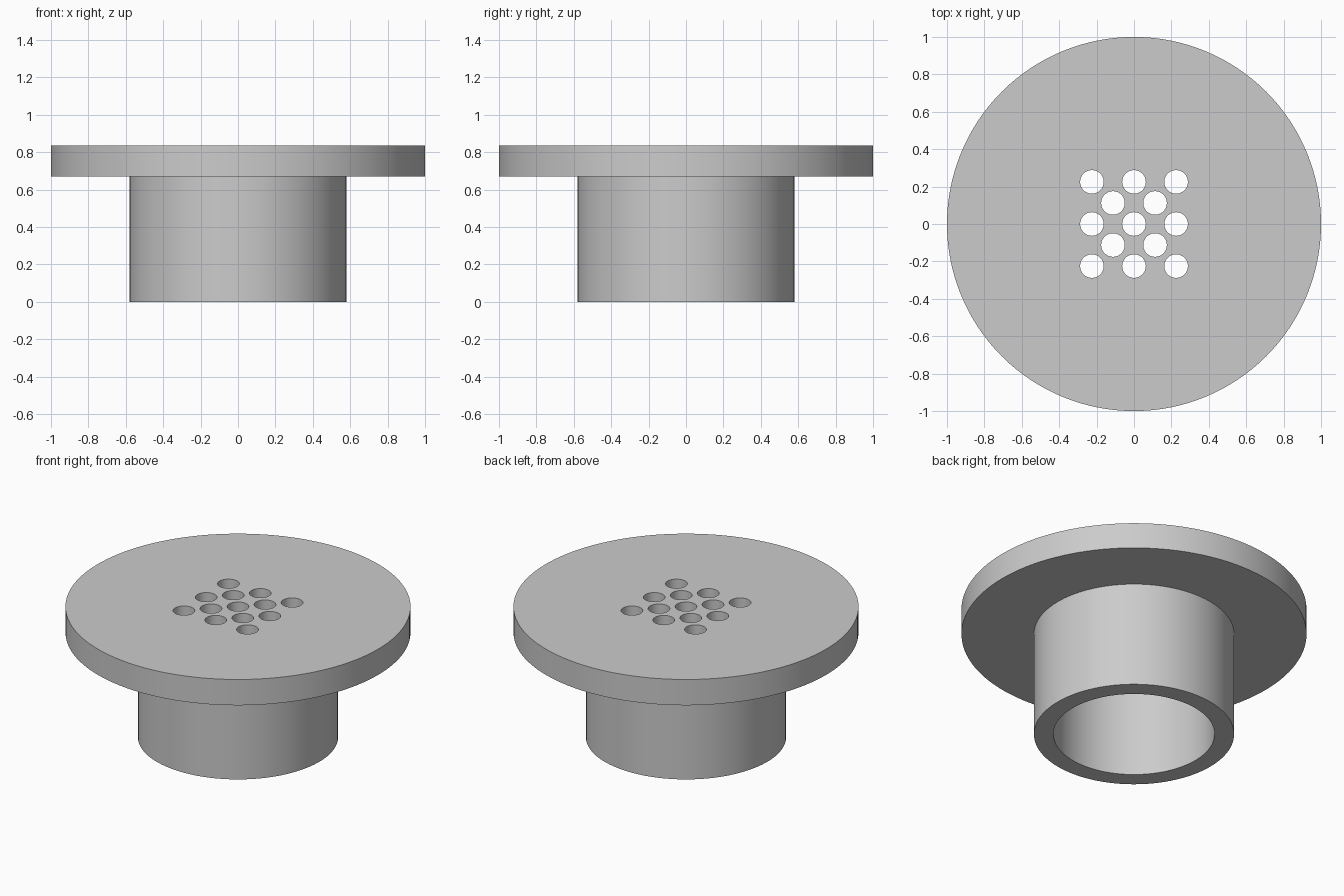
import bpy, bmesh
from math import cos, sin, tau, radians

cube = bpy.data.objects.get("Cube")
if cube:
    bpy.data.objects.remove(cube, do_unlink=True)

SEGMENTS = 128
FLANGE_BOTTOM, TOP = 0.67, 0.835
BORE, BARREL, FLANGE = 0.467, 0.58, 1.0
HOLE_RADIUS, HOLE_STEP = 0.063, 0.1125

grey = bpy.data.materials.new("plain grey")
grey.use_nodes = True
grey.diffuse_color = (0.6, 0.6, 0.6, 1)
grey.node_tree.nodes["Principled BSDF"].inputs["Base Color"].default_value = (0.6, 0.6, 0.6, 1)


def add_lathe(bm, profile, segments, cx=0, cy=0):
    """Turn a (radius, height) profile about a vertical axis and cap both ends."""
    rings = [[bm.verts.new((cx + r * cos(tau * i / segments), cy + r * sin(tau * i / segments), z))
              for i in range(segments)] for r, z in profile]
    for low, high in zip(rings, rings[1:]):
        for i in range(segments):
            j = (i + 1) % segments
            bm.faces.new((low[i], low[j], high[j], high[i]))
    bm.faces.new(rings[0])
    bm.faces.new(rings[-1])


def make_object(name, bm):
    bmesh.ops.recalc_face_normals(bm, faces=bm.faces)
    mesh = bpy.data.meshes.new(name)
    bm.to_mesh(mesh)
    bm.free()
    mesh.materials.append(grey)
    obj = bpy.data.objects.new(name, mesh)
    bpy.context.collection.objects.link(obj)
    return obj


# Flanged barrel with an open bore below the plate
bm = bmesh.new()
add_lathe(bm, [(BORE, FLANGE_BOTTOM), (BORE, 0), (BARREL, 0), (BARREL, FLANGE_BOTTOM),
               (FLANGE, FLANGE_BOTTOM), (FLANGE, TOP)], SEGMENTS)
body = make_object("flanged_barrel", bm)

# Staggered drain holes through the plate
bm = bmesh.new()
for i in range(-2, 3):
    for j in range(-2, 3):
        if i % 2 == j % 2:
            add_lathe(bm, [(HOLE_RADIUS, FLANGE_BOTTOM - 0.1), (HOLE_RADIUS, TOP + 0.1)],
                      48, i * HOLE_STEP, j * HOLE_STEP)
cutter = make_object("hole_cutter", bm)
cutter.hide_render = True

cut = body.modifiers.new("drain holes", "BOOLEAN")
cut.operation = "DIFFERENCE"
cut.solver = "EXACT"
cut.object = cutter

bpy.ops.object.select_all(action="DESELECT")
body.select_set(True)
bpy.context.view_layer.objects.active = body
bpy.ops.object.modifier_apply(modifier=cut.name)
bpy.data.objects.remove(cutter, do_unlink=True)
bpy.ops.object.shade_smooth_by_angle(angle=radians(30))
